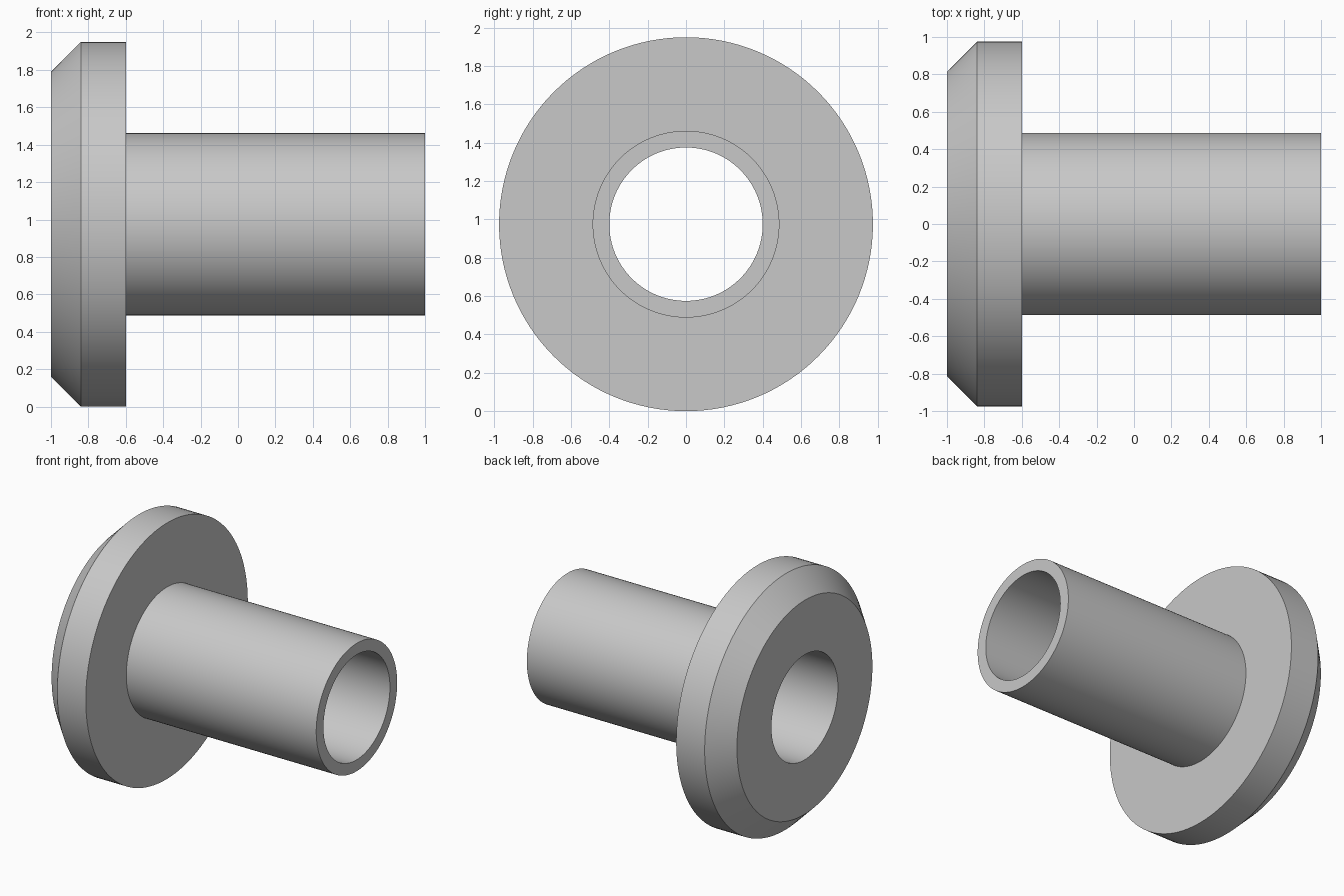
import bpy, bmesh, math

if "Cube" in bpy.data.objects:
    bpy.data.objects.remove(bpy.data.objects["Cube"])

SEGMENTS = 128
R = 0.975            # flange radius, also the height of the axis

# Closed cross-section of the bushing: (position along x, radius)
PROFILE = [
    (-1.0, 0.40),    # bore, flange end
    (-1.0, 0.815),   # flange face
    (-0.84, R),      # chamfer
    (-0.6, R),       # flange rim
    (-0.6, 0.487),   # shoulder
    (1.0, 0.487),    # sleeve
    (1.0, 0.40),     # bore, sleeve end
]


def lathe(name, profile, material):
    """Revolve a closed profile around the x axis."""
    bm = bmesh.new()
    rings = []
    for i in range(SEGMENTS):
        a = 2 * math.pi * i / SEGMENTS
        rings.append([bm.verts.new((x, r * math.cos(a), r * math.sin(a)))
                      for x, r in profile])
    n = len(profile)
    for i, ring in enumerate(rings):
        nxt = rings[(i + 1) % SEGMENTS]
        for j in range(n):
            k = (j + 1) % n
            bm.faces.new((ring[j], ring[k], nxt[k], nxt[j]))
    bmesh.ops.recalc_face_normals(bm, faces=bm.faces)
    mesh = bpy.data.meshes.new(name)
    bm.to_mesh(mesh)
    bm.free()
    mesh.materials.append(material)
    obj = bpy.data.objects.new(name, mesh)
    bpy.context.collection.objects.link(obj)
    return obj


grey = bpy.data.materials.new("light_grey")
grey.diffuse_color = (0.58, 0.58, 0.58, 1)
grey.use_nodes = True
grey.node_tree.nodes["Principled BSDF"].inputs["Base Color"].default_value = grey.diffuse_color

# Flanged sleeve with a through bore
bushing = lathe("flanged_bushing", PROFILE, grey)
bushing.location.z = R

# Smooth round walls, sharp edges at the corners
bpy.context.view_layer.objects.active = bushing
bushing.select_set(True)
bpy.ops.object.shade_smooth_by_angle(angle=math.radians(30))
